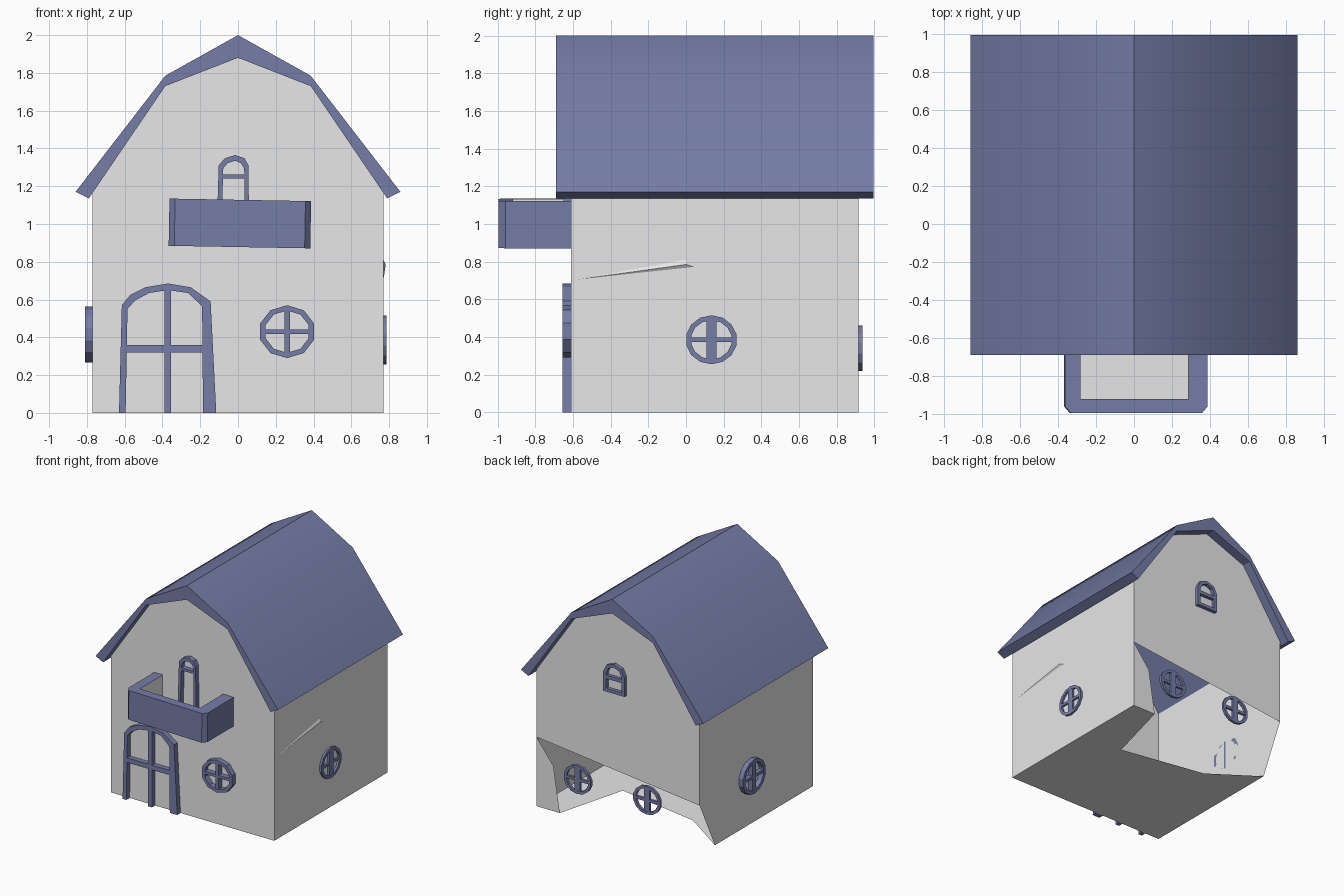
import bpy, bmesh
from math import pi, sin, cos
from mathutils import Vector, Matrix

cube = bpy.data.objects.get("Cube")
if cube:
    bpy.data.objects.remove(cube, do_unlink=True)


def material(name, rgb):
    m = bpy.data.materials.new(name)
    m.use_nodes = True
    m.diffuse_color = (*rgb, 1)
    m.node_tree.nodes["Principled BSDF"].inputs["Base Color"].default_value = (*rgb, 1)
    return m


BLUE = material("slate_blue", (0.18, 0.205, 0.39))
WALL = material("light_grey", (0.8, 0.8, 0.8))


def finish(name, bm, *mats):
    mesh = bpy.data.meshes.new(name)
    bm.to_mesh(mesh)
    bm.free()
    ob = bpy.data.objects.new(name, mesh)
    bpy.context.collection.objects.link(ob)
    for m in mats:
        mesh.materials.append(m)
    return ob


def polygon(bm, points):
    return bm.faces.new([bm.verts.new(p) for p in points])


def extrude(bm, faces, offset):
    """Turn flat faces into a solid."""
    new = bmesh.ops.extrude_face_region(bm, geom=faces, use_keep_orig=True)["geom"]
    verts = [g for g in new if isinstance(g, bmesh.types.BMVert)]
    bmesh.ops.translate(bm, verts=verts, vec=offset)
    bmesh.ops.recalc_face_normals(bm, faces=bm.faces)


def box(bm, x0, x1, y0, y1, z0, z1):
    mat = Matrix.Translation(((x0 + x1) / 2, (y0 + y1) / 2, (z0 + z1) / 2))
    mat = mat @ Matrix.Diagonal((x1 - x0, y1 - y0, z1 - z0, 1))
    bmesh.ops.create_cube(bm, size=1, matrix=mat)


def frame(name, outer, inner, bars, depth, loc, turn=0, closed=True):
    """Window or door frame in the xz plane, facing -y before turning."""
    bm = bmesh.new()
    a = [bm.verts.new((x, 0, z)) for x, z in outer]
    b = [bm.verts.new((x, 0, z)) for x, z in inner]
    n = len(a)
    faces = []
    for i in range(n if closed else n - 1):
        j = (i + 1) % n
        faces.append(bm.faces.new((a[i], a[j], b[j], b[i])))
    extrude(bm, faces, (0, -depth, 0))
    for x0, x1, z0, z1 in bars:
        box(bm, x0, x1, -depth * 0.95, 0, z0, z1)
    ob = finish(name, bm, BLUE)
    ob.location = loc
    ob.rotation_euler.z = turn
    return ob


def round_window(name, rx, rz, sides, bar, depth, loc, turn):
    def ring(k):
        return [(k * rx * cos(2 * pi * (i + 0.5) / sides),
                 k * rz * sin(2 * pi * (i + 0.5) / sides)) for i in range(sides)]
    bars = [(-bar, bar, -rz * 0.85, rz * 0.85), (-rx * 0.85, rx * 0.85, -0.012, 0.012)]
    frame(name, ring(1), ring(0.8), bars, depth, loc, turn)


# House shell: single-skin walls with an open, broken lower back
W, FRONT, BACK = 0.77, -0.61, 0.915
slope = [(W, 1.17), (0.385, 1.73), (0, 1.88), (-0.385, 1.73), (-W, 1.17)]
bm = bmesh.new()
polygon(bm, [(x, FRONT, z) for x, z in [(-W, 0), (W, 0)] + slope])
polygon(bm, [(x, BACK, z) for x, z in [(-W, 0.416), (W, 0.59)] + slope][::-1])
polygon(bm, [(x, BACK, z) for x, z in [(W, 0), (W, 0.59), (0.61, 0.386), (0.55, 0)]][::-1])
polygon(bm, [(W, FRONT, 0), (W, BACK, 0), (W, BACK, 1.17), (W, FRONT, 1.17)])
polygon(bm, [(-W, FRONT, 0), (-W, FRONT, 1.17), (-W, BACK, 1.17),
             (-W, BACK, 0.416), (-W, 0.71, 0)])
polygon(bm, [(-W, FRONT, 0), (-W, 0.71, 0), (-0.37, 0.435, 0), (0.386, 0.3, 0),
             (0.55, BACK, 0), (W, BACK, 0), (W, FRONT, 0)])
finish("house_walls", bm, WALL)

# Shallow crease on the left wall
bm = bmesh.new()
rim = [bm.verts.new((W, y, z)) for y, z in [(-0.58, 0.705), (0.04, 0.772), (0, 0.81)]]
peak = bm.verts.new((W + 0.012, 0, 0.785))
for i in range(3):
    bm.faces.new((rim[i], rim[(i + 1) % 3], peak))
finish("wall_crease", bm, WALL)

# Gambrel roof
right_outer = [(0.86, 1.17), (0.385, 1.785)]
right_inner = [(0.385, 1.73), (0.79, 1.135)]
outline = ([(-x, z) for x, z in right_outer] + [(0, 2)] + right_outer[::-1]
           + right_inner[::-1] + [(0, 1.88)] + [(-x, z) for x, z in right_inner])
bm = bmesh.new()
a, b = -0.69, 0.995
left = [bm.verts.new((x, a, z)) for x, z in outline]
n = len(left)
half = n // 2
# strips between outer and inner outlines keep the end caps clean
caps = [bm.faces.new((left[i], left[i + 1], left[n - 2 - i], left[n - 1 - i]))
        for i in range(half - 1)]
extrude(bm, caps, (0, b - a, 0))
roof = finish("roof", bm, BLUE)
bpy.context.view_layer.objects.active = roof
roof.select_set(True)
bpy.ops.object.shade_smooth_by_angle(angle=0.5)
roof.select_set(False)

# Balcony: U-shaped parapet, grey inside, with a grey floor
bm = bmesh.new()
parapet = polygon(bm, [(x, y, -0.125) for x, y in [
    (-0.365, FRONT), (-0.365, -0.96), (-0.335, -0.995), (0.355, -0.995), (0.385, -0.96),
    (0.385, FRONT), (0.285, FRONT), (0.285, -0.92), (-0.285, -0.92), (-0.285, FRONT)]])
extrude(bm, [parapet], (0, 0, 0.25))
for f in bm.faces:
    c = f.calc_center_median()
    if abs(f.normal.z) < 0.1 and abs(c.x) < 0.3 and c.y > -0.95:
        f.material_index = 1
balcony = finish("balcony_parapet", bm, BLUE, WALL)
bm = bmesh.new()
box(bm, -0.29, 0.29, -0.925, FRONT, -0.12, -0.1)
floor = finish("balcony_floor", bm, WALL)
for ob in (balcony, floor):
    ob.location.z = 1.003
    ob.rotation_euler.y = 0.018

# Arched front door with cross bars
frame("front_door_frame",
      [(-0.63, 0), (-0.615, 0.57), (-0.57, 0.625), (-0.49, 0.665), (-0.37, 0.685),
       (-0.25, 0.665), (-0.145, 0.59), (-0.115, 0)],
      [(-0.595, 0), (-0.585, 0.55), (-0.545, 0.595), (-0.47, 0.635), (-0.37, 0.65),
       (-0.265, 0.635), (-0.19, 0.565), (-0.185, 0)],
      [(-0.39, -0.355, 0, 0.66), (-0.6, -0.18, 0.32, 0.36)],
      0.045, (0, FRONT, 0), closed=False)

# Narrow balcony door
frame("balcony_door_frame",
      [(-0.115, 0.9), (-0.102, 1.31), (-0.07, 1.348), (-0.015, 1.365), (0.035, 1.348),
       (0.055, 1.31), (0.06, 0.9)],
      [(-0.09, 0.9), (-0.078, 1.295), (-0.055, 1.322), (-0.015, 1.335), (0.015, 1.322),
       (0.033, 1.295), (0.035, 0.9)],
      [(-0.09, 0.045, 1.24, 1.262)],
      0.04, (0, FRONT, 0), closed=False)

# Small arched window in the back gable
arch = [(-0.1, -0.125), (0.1, -0.125), (0.1, 0.04), (0.07, 0.1),
        (0, 0.125), (-0.07, 0.1), (-0.1, 0.04)]
frame("back_gable_window", arch, [(x * 0.72, z * 0.78) for x, z in arch],
      [(-0.08, 0.08, -0.015, 0.015)], 0.03, (0.02, BACK, 1.295), pi)

# Round windows on every side
round_window("front_round_window", 0.15, 0.14, 10, 0.014, 0.045, (0.26, FRONT, 0.43), 0)
round_window("left_round_window", 0.137, 0.13, 14, 0.027, 0.017, (W, 0.135, 0.385), pi / 2)
round_window("right_round_window", 0.155, 0.147, 14, 0.025, 0.04, (-W, 0.235, 0.415), -pi / 2)
for side, x in (("left", 0.37), ("right", -0.285)):
    round_window("back_round_window_" + side, 0.13, 0.122, 14, 0.025, 0.022,
                 (x, BACK, 0.34), pi)
